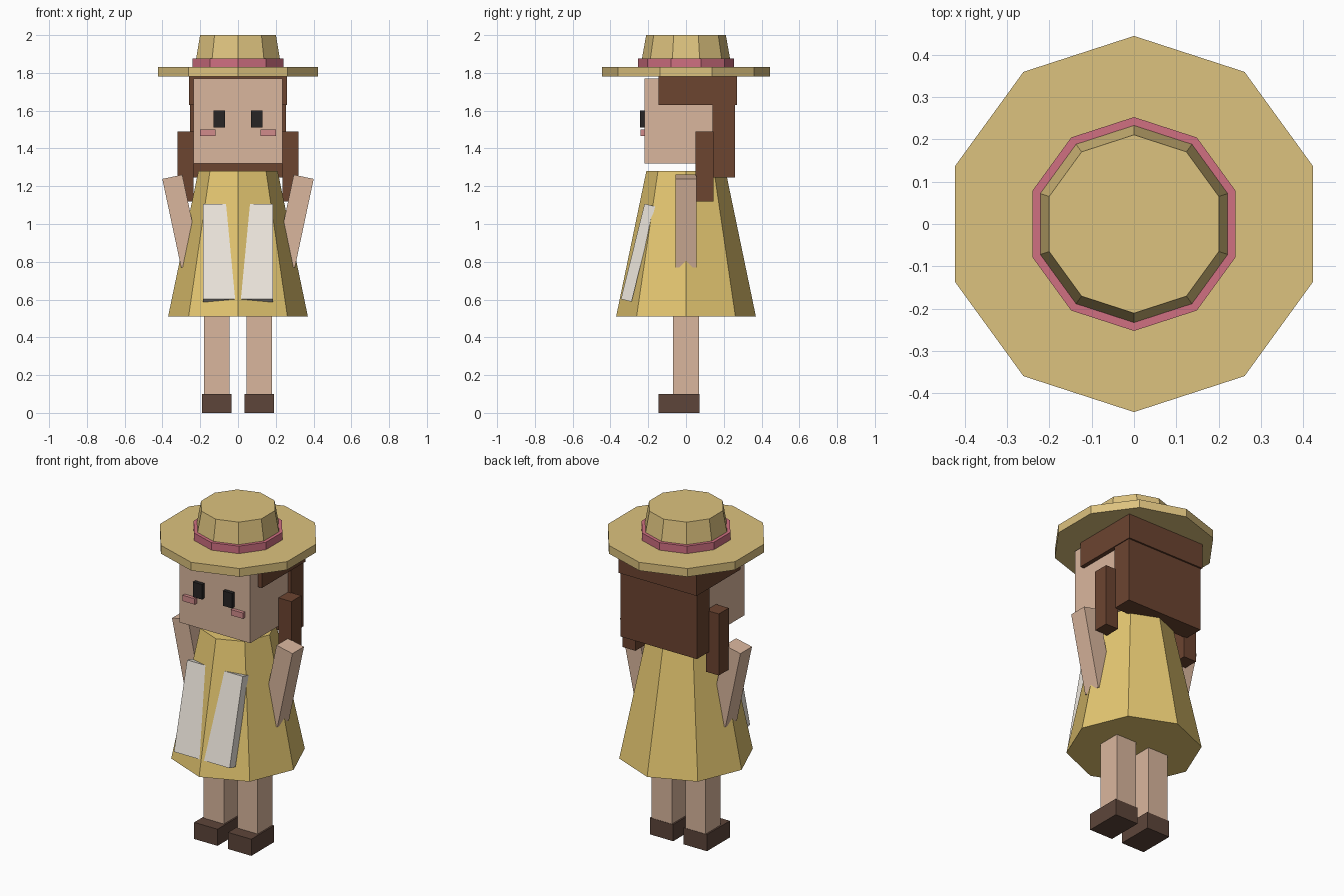
import bpy
from math import radians

if "Cube" in bpy.data.objects:
    bpy.data.objects.remove(bpy.data.objects["Cube"])


def mat(name, r, g, b):
    m = bpy.data.materials.new(name)
    m.diffuse_color = (r, g, b, 1)
    m.use_nodes = True
    m.node_tree.nodes["Principled BSDF"].inputs["Base Color"].default_value = m.diffuse_color
    return m


SKIN = mat("skin", .70, .47, .34)
HAIR = mat("brown_hair", .15, .058, .03)
SHOE = mat("dark_leather", .11, .06, .042)
DRESS = mat("yellow_cloth", .78, .57, .165)
STRAW = mat("straw", .72, .54, .21)
PINK = mat("pink", .63, .16, .22)
BLUSH = mat("blush", .64, .26, .26)
WHITE = mat("white_cloth", .84, .79, .72)
DARK = mat("dark", .02, .018, .018)


def box(name, center, size, material, rot=(0, 0, 0)):
    bpy.ops.mesh.primitive_cube_add(size=1, location=center,
                                    rotation=[radians(a) for a in rot])
    ob = bpy.context.object
    ob.name = name
    ob.scale = size
    ob.data.materials.append(material)
    return ob


def block(name, x, y, z, material):
    """Box given by its extents along each axis."""
    ext = (x, y, z)
    return box(name, [(a + b) / 2 for a, b in ext], [b - a for a, b in ext], material)


def frustum(name, sides, r_low, r_high, z0, z1, material):
    bpy.ops.mesh.primitive_cone_add(vertices=sides, radius1=r_low, radius2=r_high,
                                    depth=z1 - z0, location=(0, 0, (z0 + z1) / 2))
    ob = bpy.context.object
    ob.name = name
    ob.data.materials.append(material)
    return ob


# Hat
frustum("hat_brim", 10, .445, .445, 1.78, 1.83, STRAW)
frustum("hat_band", 10, .253, .253, 1.825, 1.875, PINK)
frustum("hat_crown", 10, .243, .211, 1.82, 2.0, STRAW)

# Head and hair
block("head", (-.235, .235), (-.22, .22), (1.32, 1.77), SKIN)
block("hair_top", (-.26, .26), (-.145, .27), (1.63, 1.782), HAIR)
block("hair_back", (-.255, .255), (.14, .26), (1.245, 1.77), HAIR)

# Dress with apron panel cut by the front ridge of the skirt
frustum("dress", 8, .37, .21, .51, 1.28, DRESS)
box("apron", (0, -.254, .8475), (.37, .058, .52), WHITE, (-13.9, 0, 0))

# Paired parts
for side, s in (("right", 1), ("left", -1)):
    def pair(name, x0, x1, y, z, material):
        block(f"{side}_{name}", sorted((s * x0, s * x1)), y, z, material)

    pair("eye", .07, .13, (-.243, -.2), (1.51, 1.60), DARK)
    pair("cheek", .12, .20, (-.24, -.2), (1.465, 1.50), BLUSH)
    pair("hair_lock", .235, .32, (.05, .145), (1.12, 1.49), HAIR)
    pair("leg", .045, .18, (-.07, .07), (.09, .56), SKIN)
    pair("shoe", .035, .19, (-.145, .072), (0, .10), SHOE)
    box(f"{side}_arm", (s * .298, 0, 1.015), (.108, .11, .48), SKIN, (0, s * 12, 0))
